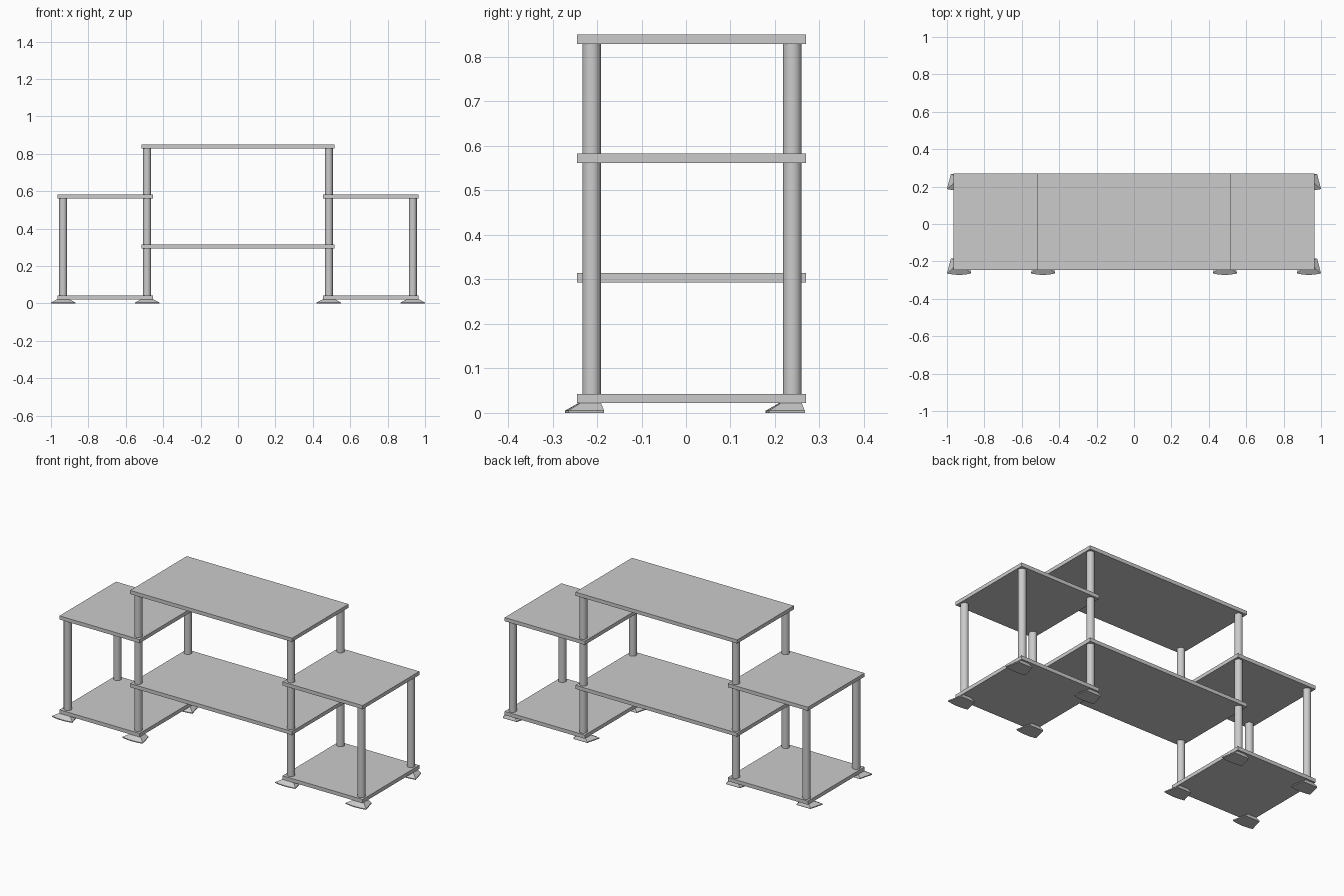
import bpy
import bmesh
import math

cube = bpy.data.objects.get("Cube")
if cube:
    bpy.data.objects.remove(cube, do_unlink=True)

grey = bpy.data.materials.new("light grey")
grey.use_nodes = True
colour = (0.6, 0.6, 0.6, 1)
grey.diffuse_color = colour
grey.node_tree.nodes["Principled BSDF"].inputs["Base Color"].default_value = colour

FRONT, BACK = -0.245, 0.27
THICK = 0.021
POST_Y = {"front": -0.212, "back": 0.239}
INNER_X, OUTER_X = 0.486, 0.935
LOW, MIDDLE, SIDE, TOP = 0.022, 0.293, 0.562, 0.829


def finish(name, bm):
    bmesh.ops.recalc_face_normals(bm, faces=bm.faces)
    mesh = bpy.data.meshes.new(name)
    bm.to_mesh(mesh)
    bm.free()
    mesh.materials.append(grey)
    obj = bpy.data.objects.new(name, mesh)
    bpy.context.collection.objects.link(obj)
    return obj


def shelf(name, x0, x1, z):
    bm = bmesh.new()
    bmesh.ops.create_cube(bm, size=1)
    bmesh.ops.scale(bm, vec=(abs(x1 - x0), BACK - FRONT, THICK), verts=bm.verts)
    bmesh.ops.translate(bm, vec=((x0 + x1) / 2, (FRONT + BACK) / 2, z + THICK / 2), verts=bm.verts)
    finish(name, bm)


def post(name, x, y, z0, z1):
    bm = bmesh.new()
    bmesh.ops.create_cone(bm, cap_ends=True, segments=32, radius1=0.021, radius2=0.021, depth=z1 - z0)
    bmesh.ops.translate(bm, vec=(x, y, (z0 + z1) / 2), verts=bm.verts)
    for f in bm.faces:
        f.smooth = len(f.verts) == 4
    for e in bm.edges:
        e.smooth = all(f.smooth for f in e.link_faces)
    finish(name, bm)


def foot_outline(front_half, back_half, front, back, bulge):
    # Trapezoid with a gently bowed front edge
    pts = [(back_half, back), (-back_half, back)]
    for i in range(9):
        t = i / 4 - 1
        pts.append((front_half * t, front - bulge * (1 - t * t)))
    return pts


def foot(name, x, y):
    base = foot_outline(0.065, 0.044, -0.052, 0.028, 0.008)
    top = foot_outline(0.032, 0.026, -0.026, 0.021, 0.004)
    bm = bmesh.new()
    rings = [[bm.verts.new((x + px, y + py, z)) for px, py in pts]
             for pts, z in ((base, 0), (base, 0.005), (top, LOW))]
    n = len(base)
    for a, b in zip(rings, rings[1:]):
        for i in range(n):
            j = (i + 1) % n
            bm.faces.new((a[i], a[j], b[j], b[i]))
    bm.faces.new(rings[0])
    bm.faces.new(rings[-1])
    finish(name, bm)


# Wide centre shelves
shelf("centre_top_shelf", -0.515, 0.515, TOP)
shelf("centre_middle_shelf", -0.515, 0.515, MIDDLE)

# Side shelves, posts and feet
for side, s in (("left", 1), ("right", -1)):
    shelf(f"{side}_upper_shelf", s * 0.455, s * 0.965, SIDE)
    shelf(f"{side}_bottom_shelf", s * 0.455, s * 0.965, LOW)
    for end, y in POST_Y.items():
        post(f"{side}_{end}_inner_post", s * INNER_X, y, LOW + THICK, TOP)
        post(f"{side}_{end}_outer_post", s * OUTER_X, y, LOW + THICK, SIDE)
        foot(f"{side}_{end}_inner_foot", s * INNER_X, y)
        foot(f"{side}_{end}_outer_foot", s * OUTER_X, y)
